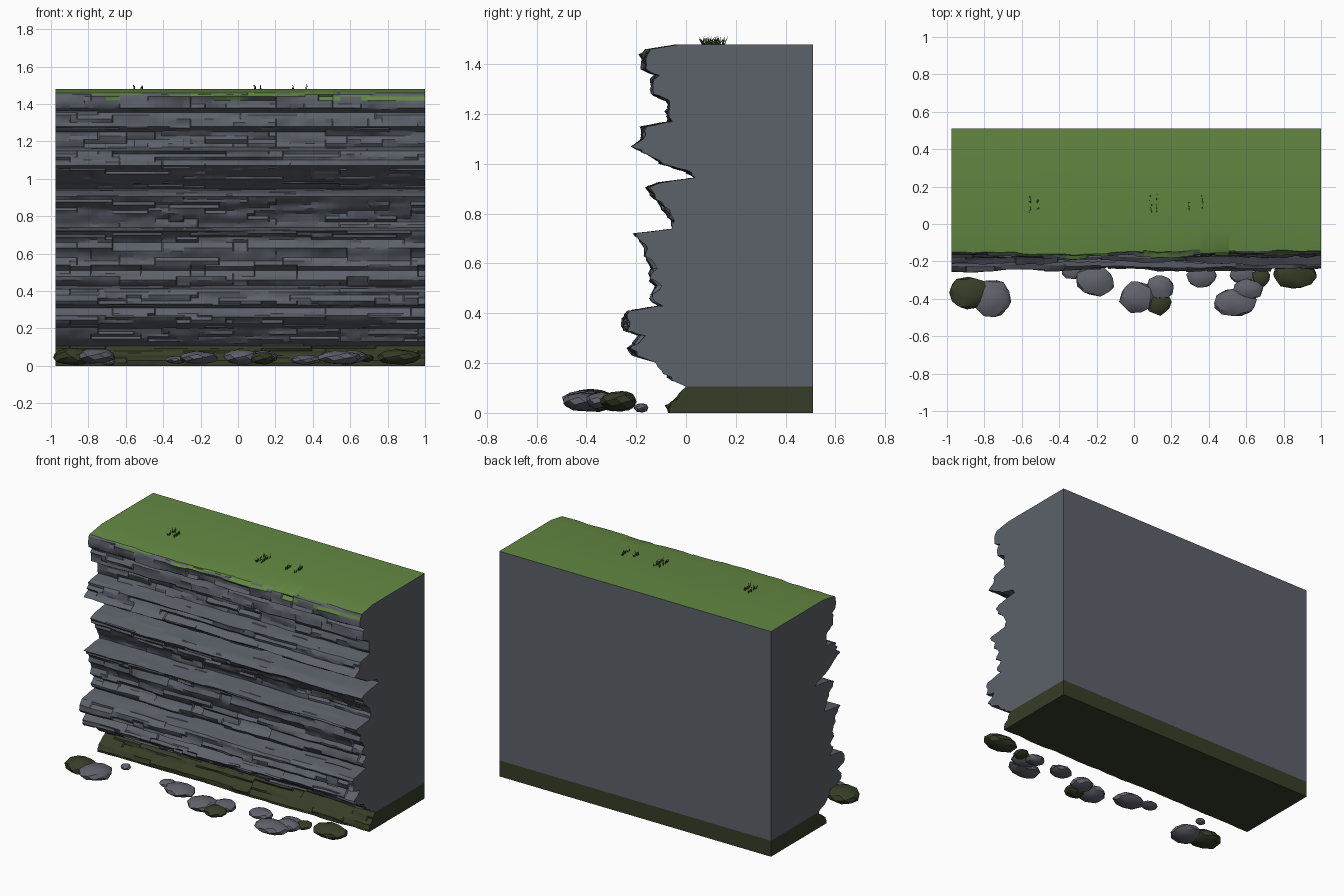
import bpy, bmesh, math, random
from mathutils import Vector, noise

if "Cube" in bpy.data.objects:
    bpy.data.objects.remove(bpy.data.objects["Cube"])

random.seed(7)
R = random.uniform


def mat(name, rgb):
    m = bpy.data.materials.new(name)
    m.diffuse_color = (*rgb, 1)
    m.use_nodes = True
    m.node_tree.nodes["Principled BSDF"].inputs["Base Color"].default_value = m.diffuse_color
    return m


ROCK = mat("slate_grey", (0.107, 0.120, 0.143))
GRASS = mat("grass_green", (0.125, 0.245, 0.055))
MOSS = mat("dark_moss", (0.037, 0.047, 0.020))
STONE = mat("stone_grey", (0.117, 0.123, 0.148))
BLADE = mat("blade_green", (0.025, 0.050, 0.014))


def finish(bm, name, mats, angle=None):
    me = bpy.data.meshes.new(name)
    bmesh.ops.recalc_face_normals(bm, faces=bm.faces[:])
    bm.to_mesh(me)
    bm.free()
    for m in mats:
        me.materials.append(m)
    if angle:
        me.shade_smooth()
        me.set_sharp_from_angle(angle=math.radians(angle))
    ob = bpy.data.objects.new(name, me)
    bpy.context.collection.objects.link(ob)
    return ob


# Cliff side profile (y, z), bottom to top
KEYS = [(-.07, 0), (-.075, .03), (-.04, .055), (.01, .105), (-.05, .13),
        (-.09, .17), (-.11, .20), (-.20, .23), (-.225, .26), (-.205, .28),
        (-.18, .31), (-.245, .33), (-.245, .38), (-.23, .41), (-.11, .43),
        (-.135, .46), (-.11, .51), (-.145, .54), (-.135, .58), (-.16, .63),
        (-.15, .66), (-.175, .69), (-.21, .72), (-.05, .74), (-.055, .77),
        (-.09, .83), (-.12, .86), (-.16, .905), (-.11, .925), (.04, .945),
        (0, .97), (-.10, 1.0), (-.15, 1.04), (-.21, 1.07), (-.17, 1.10),
        (-.175, 1.15), (-.07, 1.17), (-.07, 1.25), (-.135, 1.28),
        (-.13, 1.34), (-.12, 1.355), (-.165, 1.38), (-.17, 1.44),
        (-.155, 1.46), (-.03, 1.48)]
X0, X1, BACK, TOP, BASE = -.975, 1.0, .51, 1.48, .105

# Split the profile into thin strata
rows = [KEYS[0]]
for (ya, za), (yb, zb) in zip(KEYS, KEYS[1:]):
    n = 1 if zb == TOP else max(1, math.ceil(math.hypot(yb - ya, zb - za) / .022))
    rows += [(ya + (yb - ya) * k / n, za + (zb - za) * k / n) for k in range(1, n + 1)]

# Columns come in wide/narrow pairs so layer ends break off sharply
CELLS = 52
pitch = (X1 - X0) / CELLS
xs = []
for c in range(CELLS):
    xs += [X0 + c * pitch + (.003 if c else 0),
           X0 + (c + 1) * pitch - (.003 if c < CELLS - 1 else 0)]


def runs(lo, hi, longest):
    """Random values held constant over runs of cells."""
    out = []
    while len(out) < CELLS:
        out += [R(lo, hi)] * random.randint(2, longest)
    return out[:CELLS]


# Cliff body
bm = bmesh.new()
grid = []
step = runs(-.006, .016, 9)
for j, (y, z) in enumerate(rows):
    if random.random() < .75:
        step = runs(-.007, .016, 9)
    line = []
    for i, x in enumerate(xs):
        d = .016 * noise.noise(Vector((x * 3.5, z * 9, 2.3)))
        d += .008 * noise.noise(Vector((x * 11, z * 25, 7.1)))
        if .02 < z < TOP and abs(z - BASE) > .002:
            d += step[i // 2]
        line.append(bm.verts.new((x, y + d, z)))
    grid.append(line)

for j in range(len(rows) - 1):
    zm = (rows[j][1] + rows[j + 1][1]) / 2
    tuft = runs(0, 1, 7)
    for i in range(len(xs) - 1):
        f = bm.faces.new((grid[j][i], grid[j][i + 1], grid[j + 1][i + 1], grid[j + 1][i]))
        # moss at the foot, grass spilling over the lip
        if zm < BASE:
            f.material_index = 2
        elif zm > 1.46 or (zm > 1.41 and tuft[i // 2] < .27):
            f.material_index = 1

jb = min(range(len(rows)), key=lambda j: abs(rows[j][1] - BASE))
back = [[bm.verts.new((x, BACK, z)) for z in (0, BASE, TOP)] for x in (X0, X1)]
for side, col in ((0, 0), (1, -1)):
    b = back[side]
    low = [grid[j][col] for j in range(jb + 1)]
    high = [grid[j][col] for j in range(jb, len(rows))]
    bm.faces.new(low + [b[1], b[0]]).material_index = 2
    bm.faces.new(high + [b[2], b[1]])
l, r = back
bm.faces.new((l[0], r[0], r[1], l[1])).material_index = 2
bm.faces.new((l[1], r[1], r[2], l[2]))
bm.faces.new(grid[0] + [r[0], l[0]]).material_index = 2
bm.faces.new(grid[-1] + [r[2], l[2]]).material_index = 1
finish(bm, "cliff_wall", [ROCK, GRASS, MOSS], 28)


# Fallen stones: faceted hulls inside flattened ellipsoids
def boulder(name, x, y, rx, ry, z0, z1, m):
    bm = bmesh.new()
    n, spin = 34, R(0, 6)
    for k in range(n):
        h = 1 - 2 * (k + .5) / n
        a = k * 2.39996 + spin
        s = math.sqrt(1 - h * h)
        q = R(.9, 1.04)
        z = (z0 + z1) / 2 + h * q * (z1 - z0) / 2
        px = max(-1, min(1, x + rx * s * math.cos(a) * q))
        bm.verts.new((px, y + ry * s * math.sin(a) * q, max(0, z)))
    res = bmesh.ops.convex_hull(bm, input=bm.verts[:])
    junk = {v for v in res["geom_interior"] + res["geom_unused"]
            if isinstance(v, bmesh.types.BMVert)}
    bmesh.ops.delete(bm, geom=list(junk), context='VERTS')
    finish(bm, name, [m], 25)


STONES = [(-.88, -.37, .12, .095, 0, .10, MOSS), (-.76, -.40, .11, .105, .01, .095, STONE),
          (-.21, -.305, .11, .085, .01, .08, STONE), (-.33, -.25, .06, .05, .01, .055, STONE),
          (.02, -.39, .10, .09, .005, .09, STONE), (.14, -.34, .08, .07, .01, .085, STONE),
          (.13, -.42, .075, .07, .005, .075, MOSS), (.36, -.28, .085, .065, .005, .06, STONE),
          (.54, -.42, .12, .08, .005, .085, STONE), (.61, -.35, .085, .06, .015, .085, STONE),
          (.58, -.27, .07, .055, .005, .06, STONE), (.68, -.285, .05, .055, .02, .065, MOSS),
          (.86, -.27, .125, .08, .005, .09, MOSS), (-.69, -.18, .035, .03, 0, .04, STONE)]
for k, s in enumerate(STONES):
    boulder(f"fallen_stone_{k + 1}", *s)

# Grass tufts: rows of thin leaning blades
for k, (x, ya, yb) in enumerate([(-.555, .05, .17), (-.515, .05, .17), (.09, .05, .17),
                                 (.12, .05, .17), (.295, .06, .13), (.365, .04, .17)]):
    bm = bmesh.new()
    for b in range(11):
        y = R(ya + .015, yb - .015)
        bx, lean, h = x + R(-.005, .005), R(-.022, .022), R(.018, .036)
        tip = (bx + R(-.005, .005), min(yb, max(ya, y + lean)), TOP + h)
        bm.faces.new([bm.verts.new(p) for p in
                      ((bx - .001, y - .003, TOP - .002), (bx + .001, y + .003, TOP - .002), tip)])
    finish(bm, f"grass_tuft_{k + 1}", [BLADE])
